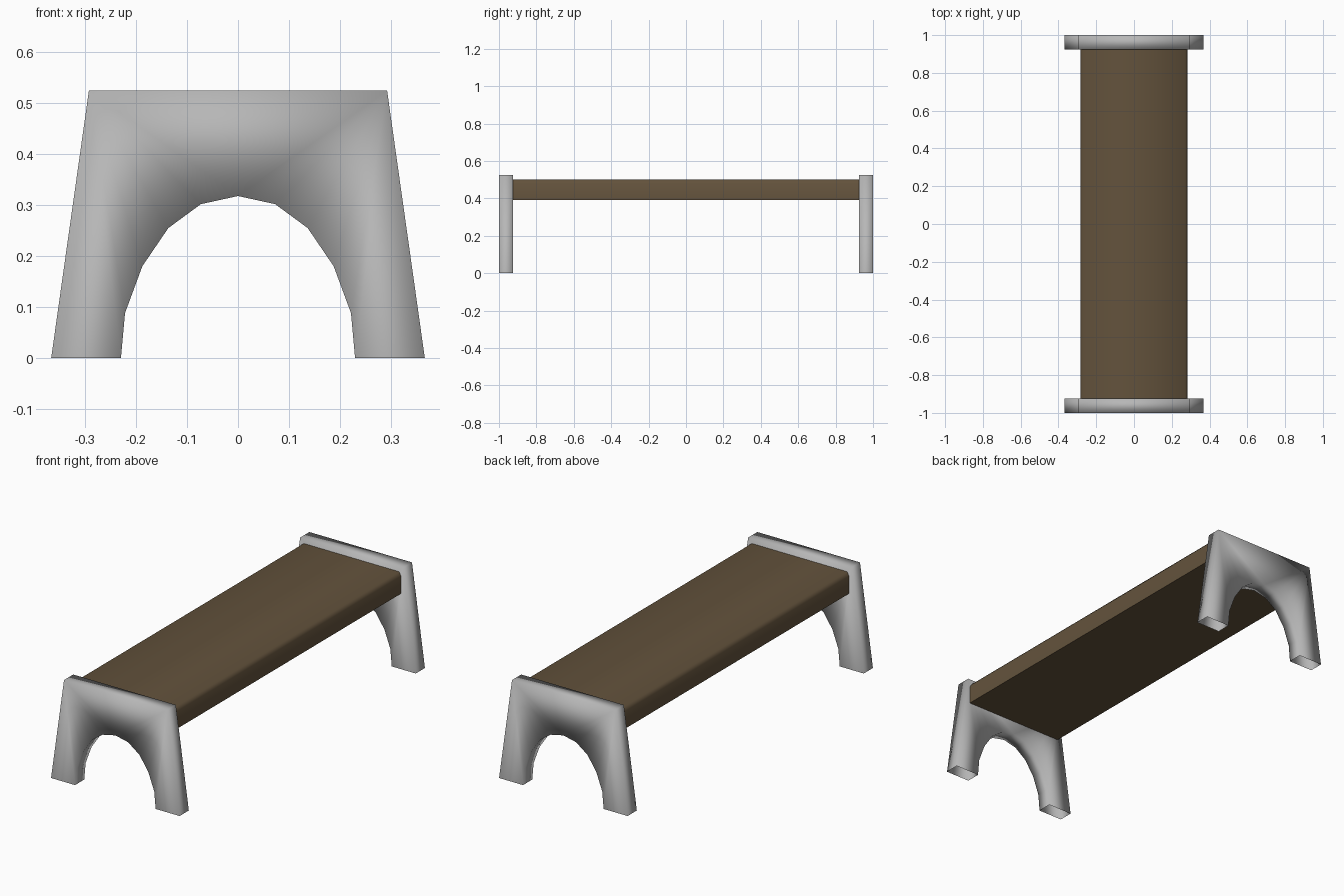
import bpy, bmesh

if "Cube" in bpy.data.objects:
    bpy.data.objects.remove(bpy.data.objects["Cube"])


def material(name, color):
    m = bpy.data.materials.new(name)
    m.diffuse_color = (*color, 1)
    m.use_nodes = True
    m.node_tree.nodes["Principled BSDF"].inputs["Base Color"].default_value = m.diffuse_color
    return m


steel = material("grey_metal", (0.47, 0.47, 0.47))
wood = material("brown_wood", (0.125, 0.085, 0.045))


def finish(name, bm, mat):
    bmesh.ops.recalc_face_normals(bm, faces=bm.faces)
    me = bpy.data.meshes.new(name)
    bm.to_mesh(me)
    bm.free()
    me.materials.append(mat)
    for p in me.polygons:
        p.use_smooth = True
    ob = bpy.data.objects.new(name, me)
    bpy.context.collection.objects.link(ob)
    return ob


# Half outline of an arched end panel: arch from foot to crown, matched to outer edge
arch = [(0.23, 0), (0.222, 0.088), (0.188, 0.18), (0.137, 0.255), (0.073, 0.302), (0, 0.318)]
foot, corner = (0.367, 0), (0.293, 0.525)


def end_panel(name, y0, y1):
    bm = bmesh.new()
    cache = {}

    def v(x, y, z):
        key = (round(x, 4), y, round(z, 4))
        if key not in cache:
            cache[key] = bm.verts.new(key)
        return cache[key]

    for s in (-1, 1):
        # Front and back skins fan out from the top corner
        tris = [(foot, arch[0], corner)]
        tris += [(arch[i], arch[i + 1], corner) for i in range(4)]
        tris += [(arch[4], arch[5], corner)]
        for y in (y0, y1):
            for t in tris:
                bm.faces.new([v(s * x, y, z) for x, z in t])
        # Arch lining and slanted outer side; the foot stays open below
        for a, b in list(zip(arch, arch[1:])) + [(foot, corner)]:
            bm.faces.new([v(s * a[0], y0, a[1]), v(s * b[0], y0, b[1]),
                          v(s * b[0], y1, b[1]), v(s * a[0], y1, a[1])])
    # Skins above the crown and the top edge
    cx, cz = corner
    for y in (y0, y1):
        bm.faces.new([v(-cx, y, cz), v(cx, y, cz), v(0, y, arch[-1][1])])
    bm.faces.new([v(-cx, y0, cz), v(cx, y0, cz), v(cx, y1, cz), v(-cx, y1, cz)])
    return finish(name, bm, steel)


end_panel("front_leg_panel", -1.0, -0.925)
end_panel("back_leg_panel", 0.925, 1.0)

# Seat plank: profile with eased top edges, swept between the panels
half = [(0.283, 0.39), (0.283, 0.48), (0.272, 0.5)]
profile = half + [(-x, z) for x, z in reversed(half)]
bm = bmesh.new()
rings = [[bm.verts.new((x, y, z)) for x, z in profile] for y in (-0.925, 0.925)]
n = len(profile)
for i in range(n):
    j = (i + 1) % n
    bm.faces.new([rings[0][i], rings[0][j], rings[1][j], rings[1][i]])
seat = finish("seat", bm, wood)
bpy.context.view_layer.objects.active = seat
seat.select_set(True)
bpy.ops.object.shade_smooth_by_angle(angle=1.2)
